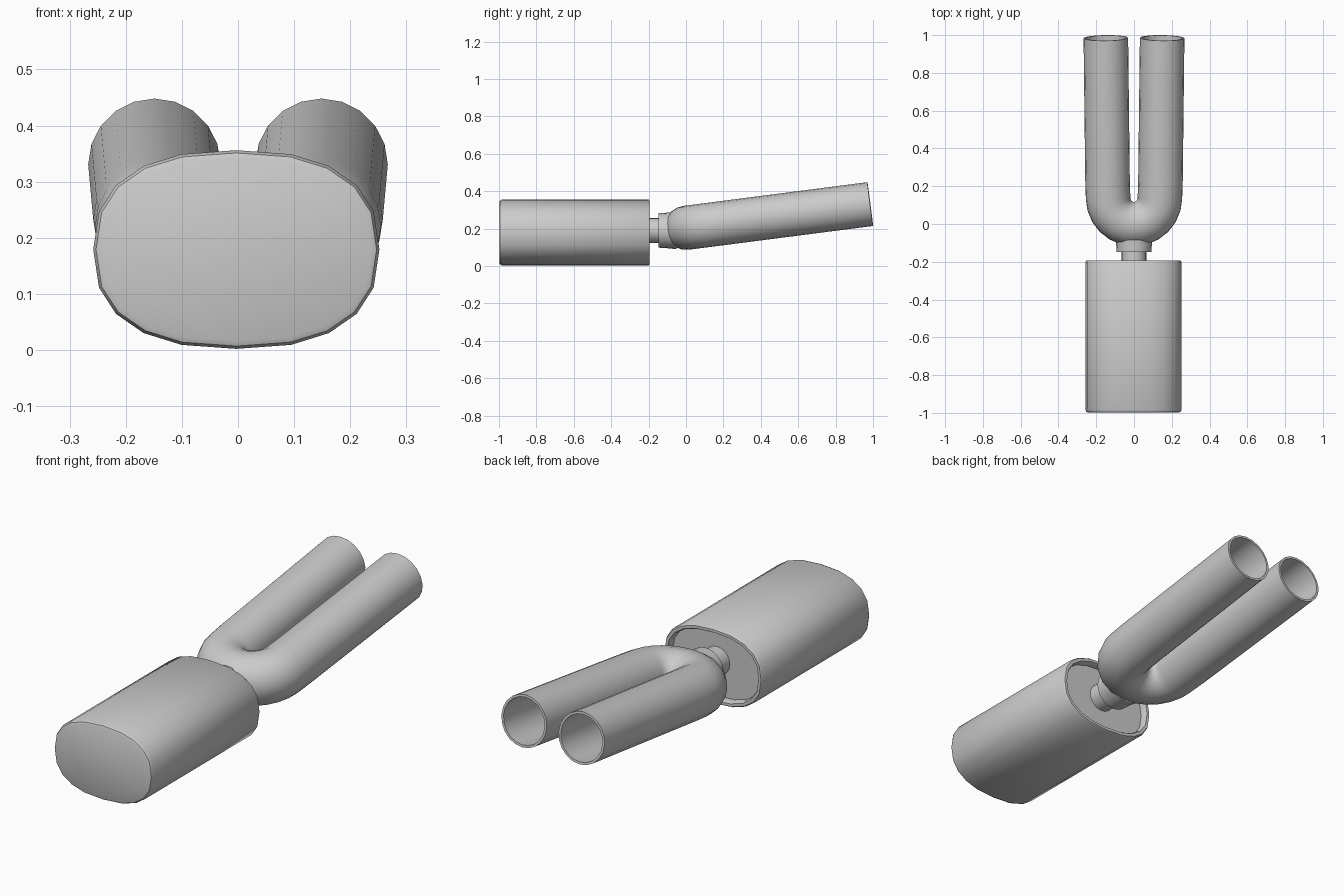
import bpy, bmesh, math
from mathutils import Vector

if "Cube" in bpy.data.objects:
    bpy.data.objects.remove(bpy.data.objects["Cube"])


def skin(name, rings, cap_start=False, cap_end=False, loop=False, angle=35):
    """Bridge a list of equal-length point rings into one smooth-shaded mesh."""
    bm = bmesh.new()
    vr = [[bm.verts.new(p) for p in ring] for ring in rings]
    n = len(vr[0])
    pairs = list(zip(vr, vr[1:]))
    if loop:
        pairs.append((vr[-1], vr[0]))
    for a, b in pairs:
        for i in range(n):
            j = (i + 1) % n
            bm.faces.new((a[i], a[j], b[j], b[i]))
    if cap_start:
        bm.faces.new(vr[0])
    if cap_end:
        bm.faces.new(vr[-1])
    bmesh.ops.recalc_face_normals(bm, faces=bm.faces)
    me = bpy.data.meshes.new(name)
    bm.to_mesh(me)
    bm.free()
    ob = bpy.data.objects.new(name, me)
    bpy.context.collection.objects.link(ob)
    bpy.ops.object.select_all(action='DESELECT')
    ob.select_set(True)
    bpy.context.view_layer.objects.active = ob
    bpy.ops.object.shade_smooth_by_angle(angle=math.radians(angle))
    return ob


def oval(y, inset=0.0, sides=20, power=2.45):
    """Flattened superellipse section of the canister."""
    ring = []
    for k in range(sides):
        t = math.tau * k / sides
        c, s = math.cos(t), math.sin(t)
        x = (0.255 - inset) * math.copysign(abs(c) ** (2 / power), c)
        z = (0.177 - inset) * math.copysign(abs(s) ** (2 / power), s)
        ring.append((x - 0.003, y, 0.179 + z))
    return ring


# Canister: rounded front cap, long body, rolled rim and recessed back plate
sections = [(-0.998, 0.014), (-0.994, 0.005), (-0.982, 0.0), (-0.202, 0.0),
            (-0.194, 0.005), (-0.194, 0.018), (-0.202, 0.023), (-0.23, 0.023)]
skin("muffler_canister", [oval(y, i) for y, i in sections], True, True)

# Neck: narrow inlet pipe stepping up to a collar
neck = [(-0.235, 0.066), (-0.148, 0.066), (-0.148, 0.092), (-0.10, 0.095), (-0.05, 0.1)]
skin("inlet_neck", [[(r * math.cos(math.tau * k / 20), y, 0.19 + r * math.sin(math.tau * k / 20))
                     for k in range(20)] for y, r in neck], True, True)

# Twin pipe: one hollow U-shaped tube, right half of the path mirrored
bend = []
for k in range(0, 7):
    t = math.radians(15 * k)
    bend.append(Vector((0.137 * math.sin(t), 0.137 - 0.137 * math.cos(t), 0)))
half = bend + [Vector((0.14, 0.22, 0)), Vector((0.149, 0.985, 0))]
for p in half:
    p.z = 0.204 + 0.129 * max(p.y, 0)
path = [Vector((-p.x, p.y, p.z)) for p in reversed(half[1:])] + half


def tube_rings(radius, sides=20):
    rings = []
    for i, p in enumerate(path):
        tan = (path[min(i + 1, len(path) - 1)] - path[max(i - 1, 0)]).normalized()
        up = Vector((0, -0.128, 0.992))
        up = (up - tan * up.dot(tan)).normalized()
        side = tan.cross(up)
        rings.append([p + radius * (side * math.cos(math.tau * k / sides)
                                    + up * math.sin(math.tau * k / sides)) for k in range(sides)])
    return rings


skin("twin_pipe", tube_rings(0.118) + tube_rings(0.107)[::-1], loop=True, angle=40)
